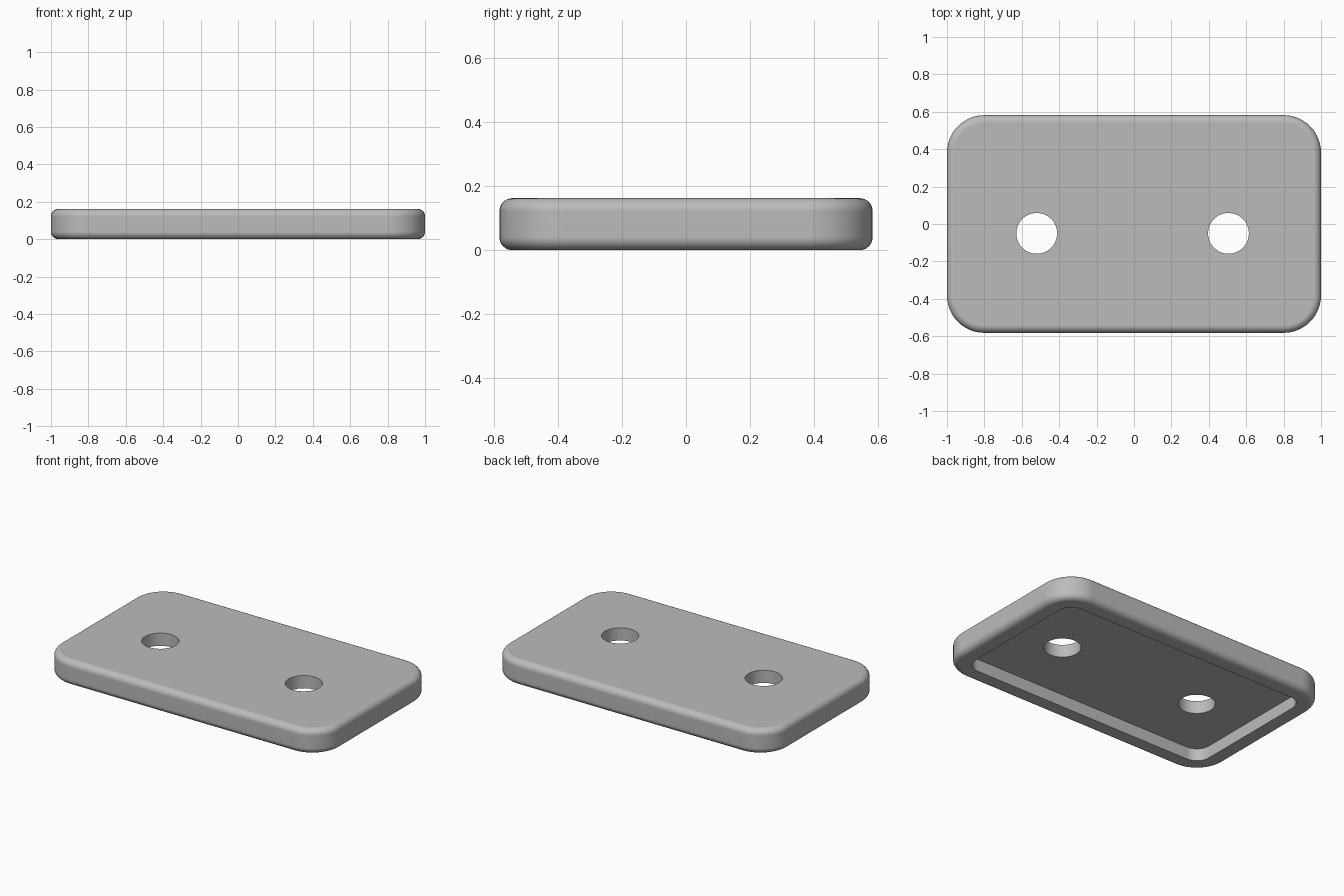
import bpy, bmesh
from math import sin, cos, pi, radians

cube = bpy.data.objects.get("Cube")
if cube:
    bpy.data.objects.remove(cube, do_unlink=True)

HALF_X, HALF_Y, HEIGHT = 1.0, 0.582, 0.162
CORNER, FILLET = 0.2, 0.04
RIM, FLOOR = 0.11, 0.08
ARC, STEPS = 12, 8

grey = bpy.data.materials.new("grey plastic")
grey.use_nodes = True
colour = (0.5, 0.5, 0.5, 1)
grey.diffuse_color = colour
grey.node_tree.nodes["Principled BSDF"].inputs["Base Color"].default_value = colour


def rounded_loop(bm, inset, z):
    """Rounded rectangle of vertices, offset inwards by inset."""
    verts = []
    for i, (sx, sy) in enumerate([(1, 1), (-1, 1), (-1, -1), (1, -1)]):
        for k in range(ARC + 1):
            a = (i + k / ARC) * pi / 2
            r = CORNER - inset
            verts.append(bm.verts.new((sx * (HALF_X - CORNER) + r * cos(a),
                                       sy * (HALF_Y - CORNER) + r * sin(a), z)))
    return verts


# Wall section from the recess floor, round the rim, up to the top face
section = [(RIM, FLOOR), (RIM, 0)]
angles = [k / STEPS * pi / 2 for k in range(STEPS + 1)]
section += [(FILLET * (1 - sin(a)), FILLET * (1 - cos(a))) for a in angles]
section += [(FILLET * (1 - cos(a)), HEIGHT - FILLET * (1 - sin(a))) for a in angles]

bm = bmesh.new()
loops = [rounded_loop(bm, inset, z) for inset, z in section]
for a, b in zip(loops, loops[1:]):
    for i in range(len(a)):
        j = (i + 1) % len(a)
        bm.faces.new((a[i], a[j], b[j], b[i]))
bm.faces.new(loops[0])
bm.faces.new(loops[-1])
bmesh.ops.recalc_face_normals(bm, faces=bm.faces)
mesh = bpy.data.meshes.new("plate")
bm.to_mesh(mesh)
bm.free()
plate = bpy.data.objects.new("plate", mesh)
bpy.context.collection.objects.link(plate)
mesh.materials.append(grey)

# Two through holes
cutters = []
for x in (-0.52, 0.505):
    bpy.ops.mesh.primitive_cylinder_add(vertices=64, radius=0.109, depth=1,
                                        location=(x, -0.05, 0))
    cutter = bpy.context.object
    cutter.name = "hole_cutter"
    cutter.hide_render = True
    cutter.data.materials.append(grey)
    cutters.append(cutter)
    cut = plate.modifiers.new("hole", 'BOOLEAN')
    cut.operation = 'DIFFERENCE'
    cut.solver = 'EXACT'
    cut.object = cutter

bpy.ops.object.select_all(action='DESELECT')
plate.select_set(True)
bpy.context.view_layer.objects.active = plate
for name in [m.name for m in plate.modifiers]:
    bpy.ops.object.modifier_apply(modifier=name)
for cutter in cutters:
    bpy.data.objects.remove(cutter, do_unlink=True)

# Smooth fillets, crisp recess and hole edges
bpy.ops.object.shade_smooth_by_angle(angle=radians(35))
weighted = plate.modifiers.new("weighted normals", 'WEIGHTED_NORMAL')
weighted.keep_sharp = True
